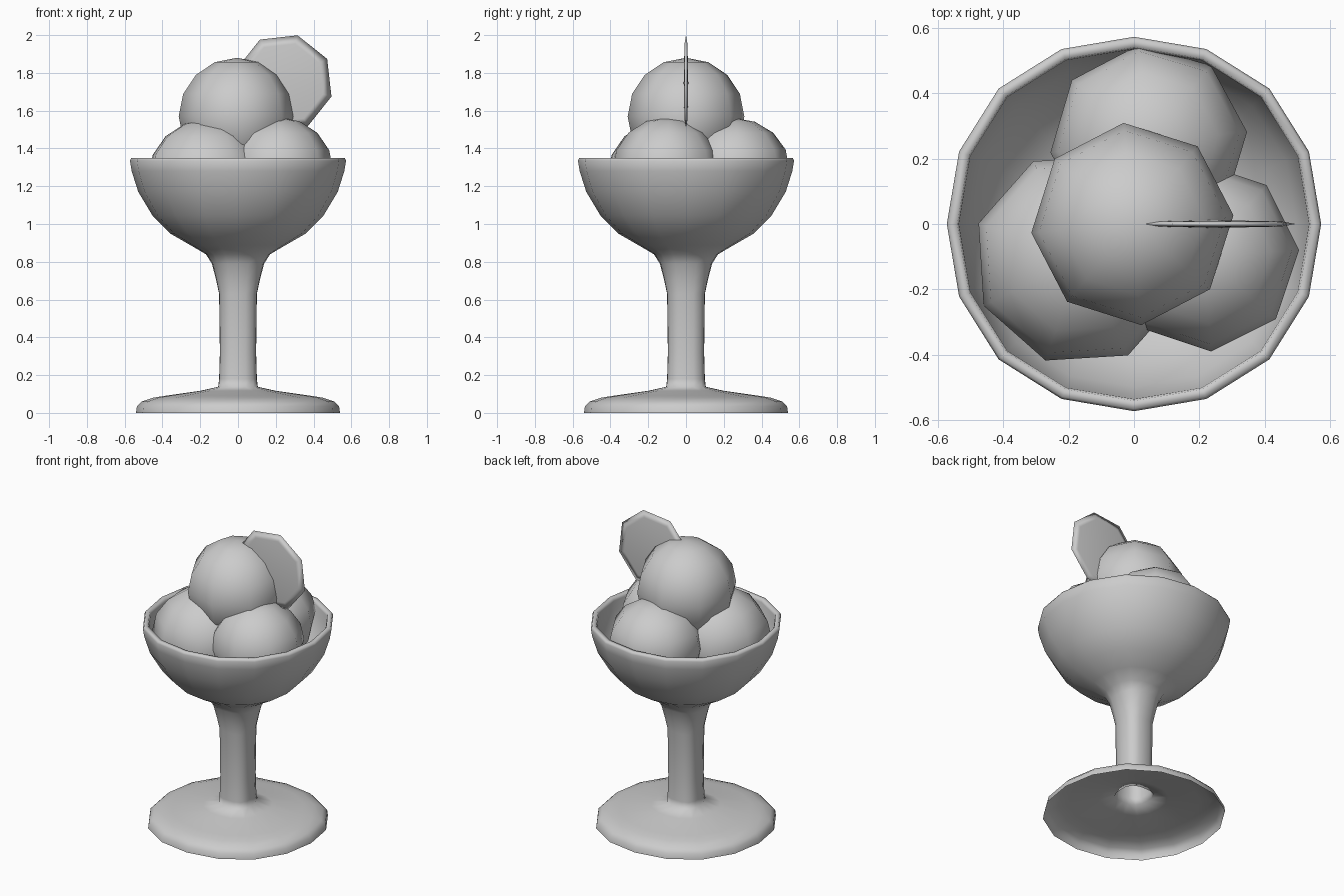
import bpy, bmesh
from math import cos, sin, pi, radians, hypot
from mathutils import Matrix

if "Cube" in bpy.data.objects:
    bpy.data.objects.remove(bpy.data.objects["Cube"])


def finish(name, bm):
    bmesh.ops.recalc_face_normals(bm, faces=bm.faces)
    me = bpy.data.meshes.new(name)
    bm.to_mesh(me)
    bm.free()
    for p in me.polygons:
        p.use_smooth = True
    ob = bpy.data.objects.new(name, me)
    bpy.context.collection.objects.link(ob)
    return ob


def lathe(name, profile, sides, phase=0.0, bulge=0.0):
    """Revolve (radius, height) points round z; bulge widens the diagonals slightly."""
    bm = bmesh.new()
    rings = []
    for r, z in profile:
        ring = []
        for i in range(sides if r > 0 else 1):
            a = phase + 2 * pi * i / sides
            q = r + bulge * sin(2 * a) ** 2 if r > 0 else 0
            ring.append(bm.verts.new((q * cos(a), q * sin(a), z)))
        rings.append(ring)
    for a, b in zip(rings, rings[1:]):
        for i in range(sides):
            j = (i + 1) % sides
            quad = [a[i % len(a)], a[j % len(a)], b[j % len(b)], b[i % len(b)]]
            bm.faces.new(list(dict.fromkeys(quad)))
    return finish(name, bm)


# Footed glass: open shell foot and hollow stem, bowl with rounded rim and inner wall
outer = [(0.54, 0), (0.535, 0.035), (0.51, 0.06), (0.45, 0.08), (0.39, 0.09),
         (0.20, 0.117), (0.105, 0.138), (0.100, 0.18), (0.096, 0.32), (0.10, 0.63),
         (0.115, 0.70), (0.138, 0.79), (0.17, 0.84), (0.25, 0.887), (0.36, 0.95),
         (0.453, 1.045), (0.528, 1.17), (0.563, 1.28), (0.572, 1.335), (0.565, 1.35)]
inner = [(0.54, 1.35), (0.535, 1.33), (0.53, 1.27), (0.497, 1.17), (0.425, 1.055),
         (0.33, 0.975), (0.21, 0.915), (0, 0.885)]
lathe("sundae_glass", outer + inner, 16, 0, 0.013)


def wall_radius(z):
    """Inner bowl radius at height z."""
    for (r0, z0), (r1, z1) in zip(inner, inner[1:]):
        if z >= z1:
            return r1 + (r0 - r1) * min(1, (z - z1) / (z0 - z1))
    return 0.02


# Ice cream scoops: centre, radius, half height, turn; lower parts kept inside the bowl
scoops = {
    "top_scoop": ((-0.005, 0, 1.57), 0.31, 0.31, 5),
    "back_scoop": ((0.045, 0.25, 1.29), 0.302, 0.272, 6),
    "left_scoop": ((-0.163, -0.105, 1.25), 0.33, 0.303, 26),
    "right_scoop": ((0.215, -0.10, 1.285), 0.29, 0.28, 4),
}
for name, (centre, radius, height, turn) in scoops.items():
    bm = bmesh.new()
    bmesh.ops.create_uvsphere(bm, u_segments=8, v_segments=8, radius=radius,
                              matrix=Matrix.Translation(centre) @ Matrix.Rotation(radians(turn), 4, 'Z')
                              @ Matrix.Diagonal((1, 1, height / radius, 1)))
    for v in bm.verts:
        if v.co.z < 1.35:
            k = min(1, (wall_radius(v.co.z) + 0.015) / max(hypot(v.co.x, v.co.y), 1e-6))
            v.co.x *= k
            v.co.y *= k
    finish(name, bm)

# Thin octagonal wafer with tapered edge, standing upright behind the right scoop
wafer = lathe("wafer", [(0, 0.012), (0.215, 0.008), (0.262, 0),
                        (0.215, -0.008), (0, -0.012)], 8, radians(29))
wafer.data.transform(Matrix.Translation((0.243, 0, 1.747)) @ Matrix.Rotation(pi / 2, 4, 'X'))
